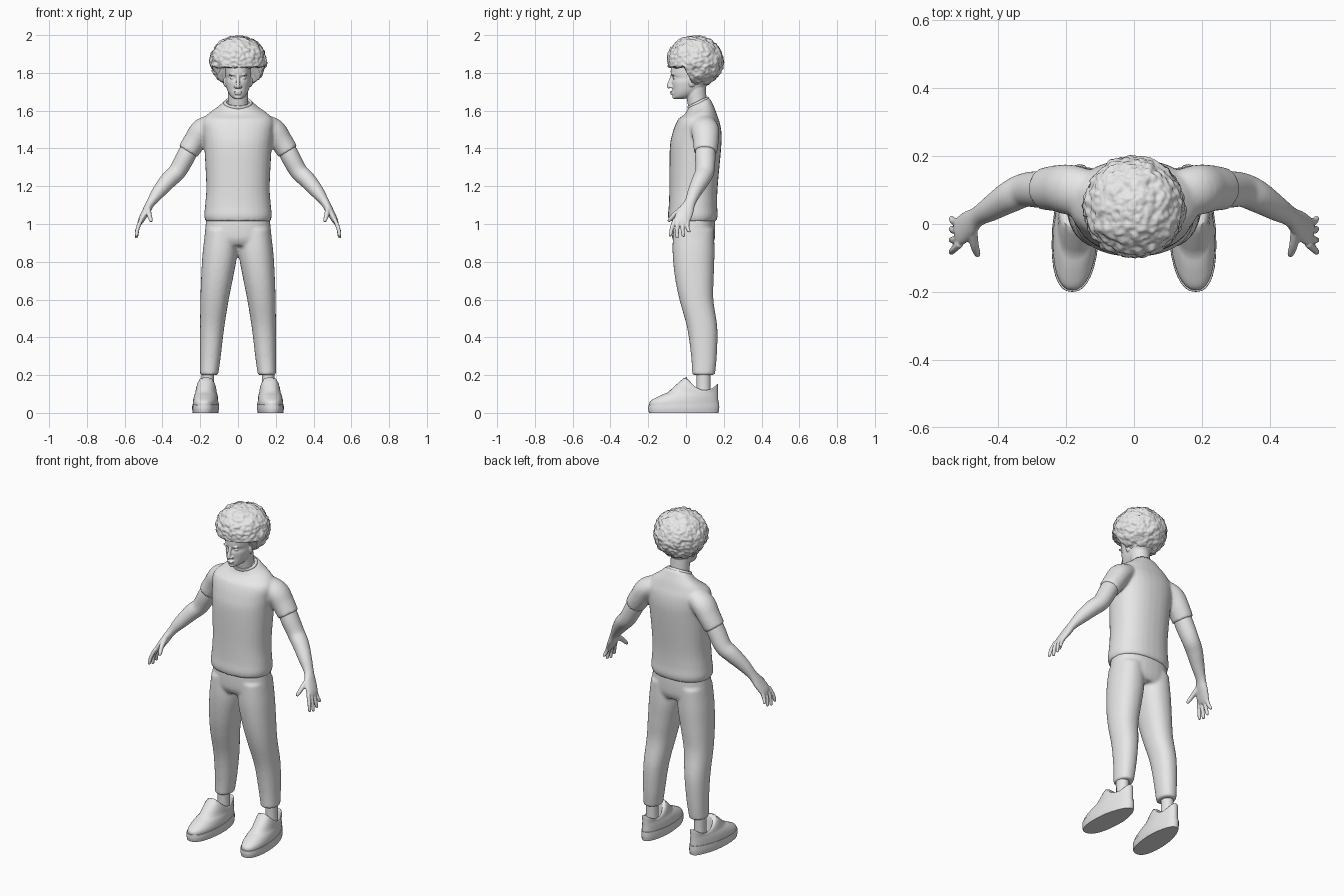
import bpy
import bmesh
from math import sin, cos, pi, copysign, radians
from mathutils import Vector, Matrix, noise

cube = bpy.data.objects.get("Cube")
if cube:
    bpy.data.objects.remove(cube, do_unlink=True)

grey = bpy.data.materials.new("plain_grey")
grey.use_nodes = True
grey.diffuse_color = (0.8, 0.8, 0.8, 1)
grey.node_tree.nodes["Principled BSDF"].inputs["Base Color"].default_value = (0.8, 0.8, 0.8, 1)


def clamp(v, low=0.0, high=1.0):
    return max(low, min(high, v))


def spline(rings, steps=5):
    """Smooth Catmull-Rom interpolation of ring tuples (x, y, z, width, depth)."""
    pts = [Vector(r) for r in rings]
    pts = [pts[0]] + pts + [pts[-1]]
    out = []
    for a, b, c, d in zip(pts, pts[1:], pts[2:], pts[3:]):
        for i in range(steps):
            t = i / steps
            out.append(b + (c - a) * (t / 2) + (a * 2 - b * 5 + c * 4 - d) * (t * t / 2)
                       + (b * 3 - a - c * 3 + d) * (t ** 3 / 2))
    return out + [pts[-1]]


def loft(bm, rings, flat=False, power=2.0, sides=32):
    """Capped tube of super-elliptic rings; flat keeps every ring horizontal."""
    rings = spline(rings)
    loops = []
    for i, ring in enumerate(rings):
        centre = Vector(ring[:3])
        tangent = Vector((0, 0, 1))
        if not flat:
            tangent = Vector(rings[min(i + 1, len(rings) - 1)][:3]) - Vector(rings[max(i - 1, 0)][:3])
            tangent.normalize()
        depth = Vector((0, 1, 0))
        depth = (depth - tangent * depth.dot(tangent)).normalized()
        width = depth.cross(tangent)
        loop = []
        for k in range(sides):
            c, s = cos(2 * pi * k / sides), sin(2 * pi * k / sides)
            c, s = (copysign(abs(v) ** (2 / power), v) for v in (c, s))
            loop.append(bm.verts.new(centre + width * (c * ring[3]) + depth * (s * ring[4])))
        loops.append(loop)
    for a, b in zip(loops, loops[1:]):
        for k in range(sides):
            n = (k + 1) % sides
            bm.faces.new((a[k], a[n], b[n], b[k]))
    bm.faces.new(loops[0])
    bm.faces.new(loops[-1])


def upright(bm, rows, x=0.0, power=2.0):
    """Loft of horizontal rings listed as (z, y, width, depth)."""
    loft(bm, [(x, y, z, w, d) for z, y, w, d in rows], True, power)


def blob(bm, centre, size):
    bmesh.ops.create_uvsphere(bm, u_segments=20, v_segments=12, radius=1,
                              matrix=Matrix.Translation(centre) @ Matrix.Diagonal((*size, 1)))


def finish(name, bm, mirror=False, voxel=0.0, relax=4, angle=50):
    bmesh.ops.recalc_face_normals(bm, faces=bm.faces[:])
    mesh = bpy.data.meshes.new(name)
    bm.to_mesh(mesh)
    bm.free()
    mesh.materials.append(grey)
    obj = bpy.data.objects.new(name, mesh)
    bpy.context.collection.objects.link(obj)
    bpy.ops.object.select_all(action='DESELECT')
    obj.select_set(True)
    bpy.context.view_layer.objects.active = obj
    bpy.ops.object.shade_smooth_by_angle(angle=radians(angle))
    if mirror:
        obj.modifiers.new("Mirror", 'MIRROR').use_mirror_merge = False
    if voxel:
        mod = obj.modifiers.new("Fuse", 'REMESH')
        mod.mode = 'VOXEL'
        mod.voxel_size = voxel
        mod.use_smooth_shade = True
        mod = obj.modifiers.new("Relax", 'SMOOTH')
        mod.factor = 0.5
        mod.iterations = relax
    return obj


# Shirt: body and both sleeves fused together
bm = bmesh.new()
upright(bm, [(1.015, .035, .172, .125), (1.045, .036, .179, .132), (1.10, .037, .174, .128),
             (1.2, .04, .168, .128), (1.4, .05, .178, .136), (1.48, .058, .186, .13),
             (1.54, .064, .19, .114), (1.58, .068, .162, .092), (1.615, .07, .108, .07),
             (1.645, .068, .074, .055)], power=2.3)
for v in bm.verts:  # the neckline dips at the front
    v.co.z += (v.co.y - .07) * .45 * clamp((v.co.z - 1.56) / .07)
for s in (1, -1):
    loft(bm, [(s * .11, .085, 1.535, .05, .065), (s * .185, .1, 1.5, .062, .074),
              (s * .228, .105, 1.44, .06, .068), (s * .265, .103, 1.382, .057, .062)])
finish("shirt", bm, voxel=.009)

# Ribbed collar
bm = bmesh.new()
tilt = Matrix.Translation((0, .066, 1.638)) @ Matrix.Rotation(.45, 4, 'X') @ Matrix.Diagonal((1, .82, 1.5, 1))
rim, major, minor = 40, .068, .009
grid = [[bm.verts.new(tilt @ Vector(((major + minor * cos(b)) * cos(a), (major + minor * cos(b)) * sin(a),
                                     minor * sin(b))))
         for b in (2 * pi * j / 10 for j in range(10))] for a in (2 * pi * i / rim for i in range(rim))]
for i in range(rim):
    for j in range(10):
        n, m = (i + 1) % rim, (j + 1) % 10
        bm.faces.new((grid[i][j], grid[n][j], grid[n][m], grid[i][m]))
finish("collar", bm)

# Trousers: hips and two legs fused together
bm = bmesh.new()
upright(bm, [(1.05, .04, .166, .112), (.98, .04, .173, .115), (.92, .04, .178, .112),
             (.885, .042, .165, .095)], power=2.3)
for s in (1, -1):
    loft(bm, [(s * .09, .04, .97, .082, .108), (s * .095, .04, .85, .092, .111),
              (s * .11, .044, .72, .085, .103), (s * .124, .055, .6, .075, .09),
              (s * .137, .086, .45, .064, .08), (s * .146, .095, .3, .055, .068),
              (s * .153, .093, .2, .048, .06)], True, 2.2)
finish("trousers", bm, voxel=.009)

# Bare arms with palm, fingers and thumb
bm = bmesh.new()
loft(bm, [(.235, .105, 1.44, .048, .05), (.275, .102, 1.36, .05, .054), (.32, .1, 1.28, .047, .05),
          (.365, .08, 1.235, .045, .047), (.42, .046, 1.17, .036, .037), (.46, .022, 1.115, .024, .03),
          (.485, 0, 1.07, .021, .041), (.51, -.02, 1.025, .017, .043), (.52, -.028, 1.005, .012, .036)])
fingers = [(.008, .016, .955), (-.015, -.014, .932), (-.038, -.047, .924), (-.059, -.082, .934)]
for base, tip, low in fingers:
    loft(bm, [(.512, base, 1.025, .011, .011), (.53, (base + tip) / 2 - .004, .98, .0105, .0105),
              (.537, tip, low + .008, .009, .009), (.537, tip, low, .005, .005)], sides=14)
loft(bm, [(.475, -.012, 1.085, .014, .018), (.47, -.06, 1.05, .013, .014),
          (.461, -.088, 1.02, .01, .01), (.459, -.094, 1.012, .005, .005)], sides=14)
finish("arms", bm, True, .0045, 3)

# Head with neck and facial features
bm = bmesh.new()
upright(bm, [(1.57, .078, .058, .052), (1.64, .06, .053, .052), (1.72, .05, .055, .055)])
upright(bm, [(1.662, -.036, .018, .024), (1.672, -.022, .034, .046), (1.69, -.004, .048, .066),
             (1.715, .012, .059, .083), (1.75, .025, .067, .1), (1.773, .03, .067, .1),
             (1.797, .033, .069, .114), (1.85, .04, .07, .115), (1.9, .045, .06, .09),
             (1.93, .045, .03, .045)], power=2.2)
loft(bm, [(0, -.073, 1.79, .009, .008), (0, -.081, 1.76, .009, .01), (0, -.089, 1.732, .011, .012),
          (0, -.086, 1.719, .009, .008)], sides=16)  # nose bridge
blob(bm, (0, -.074, 1.699), (.023, .011, .006))  # upper lip
blob(bm, (0, -.072, 1.689), (.019, .011, .006))  # lower lip
blob(bm, (0, -.058, 1.672), (.02, .014, .012))  # chin
for s in (1, -1):
    blob(bm, (s * .012, -.079, 1.726), (.009, .011, .008))  # nostrils
    blob(bm, (s * .029, -.061, 1.772), (.013, .008, .006))  # eyes
    blob(bm, (s * .03, -.07, 1.79), (.021, .009, .005))  # brows
    blob(bm, (s * .068, .03, 1.755), (.01, .018, .03))  # ears
finish("head", bm, voxel=.004, relax=2)

# Curly hair: a lumpy ball cut away above the face
bm = bmesh.new()
bmesh.ops.create_icosphere(bm, subdivisions=6, radius=1)
for v in bm.verts:
    d = v.co.copy()
    lumps = noise.noise(d * 3.5) * .008 + noise.noise(d * 8) * .007 + noise.noise(d * 17) * .003
    p = Vector((d.x * (.149 + lumps), .049 + d.y * (.149 + lumps), 1.862 + d.z * (.135 + lumps)))
    edge = 1.715 + .115 * clamp((.045 - p.y) / .055) + lumps
    p.z = max(p.z, edge)
    v.co = p
finish("curly_hair", bm, angle=80)

# Ankles
bm = bmesh.new()
upright(bm, [(.08, .093, .034, .038), (.15, .093, .033, .037), (.23, .093, .034, .038)], x=.16)
finish("ankles", bm, True)


def toe_out(bm):
    for v in bm.verts:
        v.co.x += (.05 - v.co.y) * .06 - v.co.x * .25 * clamp((v.co.y - .02) / .15)
        v.co.x += .167


# Shoe uppers with an open collar that rises to the tongue and heel
bm = bmesh.new()
upright(bm, [(.03, -.012, .066, .182), (.06, -.01, .066, .181), (.085, .01, .063, .16),
             (.108, .037, .057, .133), (.14, .085, .051, .084), (.138, .088, .042, .072),
             (.09, .09, .036, .062)], power=2.3)
for v in bm.verts:
    u = max(-1, (v.co.y - .1) / .1)
    v.co.z += (.075 * u * u - .024) * clamp((v.co.z - .108) / .03)
toe_out(bm)
finish("shoe_uppers", bm, True)

# Shoe soles
bm = bmesh.new()
upright(bm, [(0, -.012, .067, .184), (.02, -.012, .07, .188), (.042, -.012, .069, .187)], power=2.4)
for v in bm.verts:  # thicker towards the heel
    v.co.z *= 1 + clamp((v.co.y + .2) / .375) * .3
toe_out(bm)
finish("shoe_soles", bm, True)
